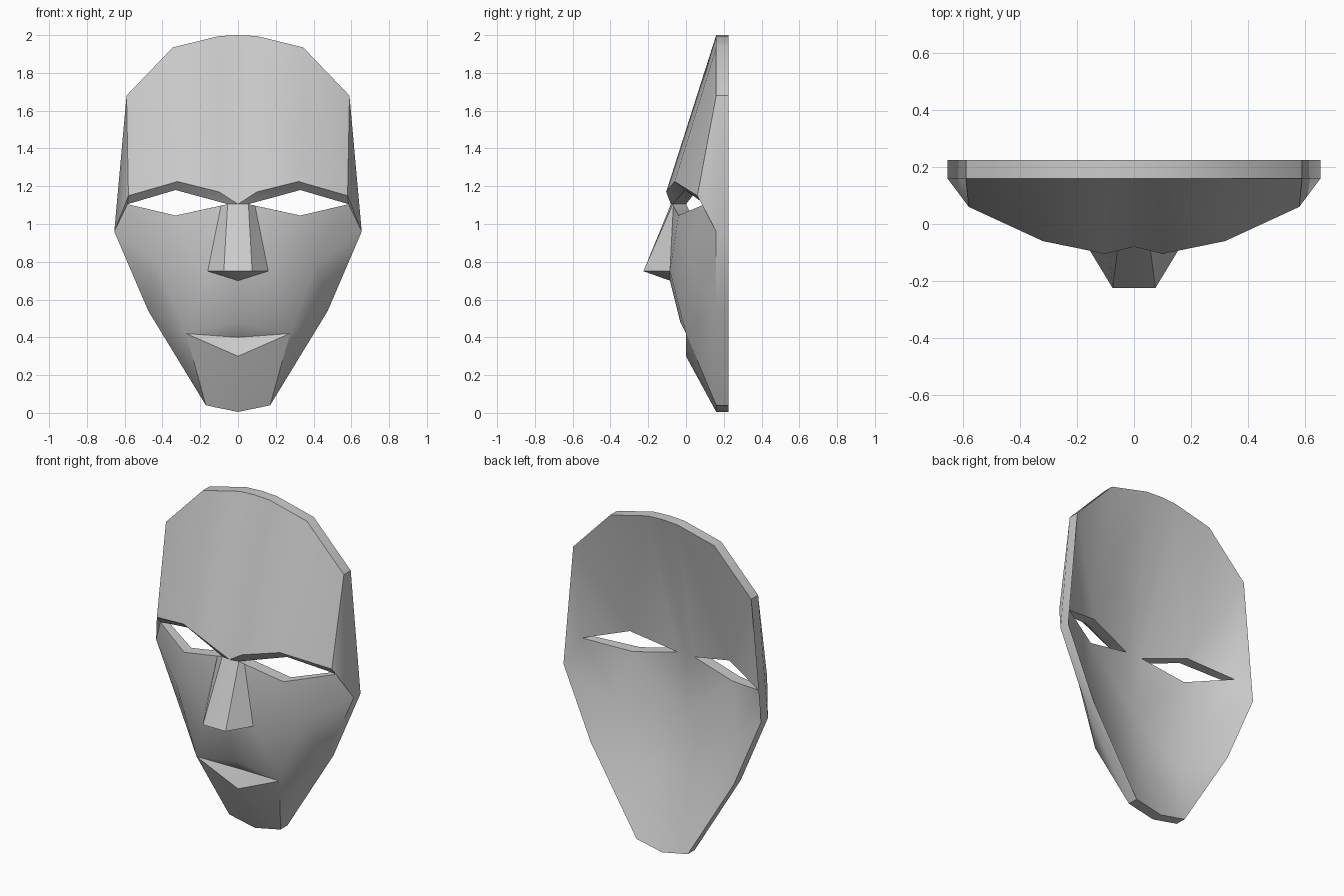
import bpy, bmesh, math

if "Cube" in bpy.data.objects:
    bpy.data.objects.remove(bpy.data.objects["Cube"])

# Outline of the right half, top to chin (x, z)
outline = [(0, 2), (.1, 1.995), (.345, 1.935), (.59, 1.68),
           (.655, .96), (.475, .54), (.17, .04), (0, .005)]
P = {}
for i, (x, z) in enumerate(outline):
    P[f"r{i}"] = (x, .16, z)
    P[f"k{i}"] = (x, .225, z)

# Brow ridge, eye opening, cheek
P.update(b0=(0, -.08, 1.105), b1=(.1, -.105, 1.17), b2=(.32, -.06, 1.225), b3=(.58, .06, 1.15),
         ei=(.055, -.07, 1.105), eu=(.33, -.005, 1.18), eo=(.585, .1, 1.105), el=(.33, -.04, 1.045),
         q=(.09, -.067, 1.097), c=(.42, .02, .8))
# Nose and lips
P.update(s=(.16, -.085, .75), t=(.075, -.225, .75), t0=(0, -.225, .75), n=(0, -.085, .7),
         m=(.275, 0, .42), u=(0, -.03, .48), v=(0, .04, .4), w=(0, 0, .3))
# Hollow back
P.update(hg=(0, 0, 1.13), hi=(.055, 0, 1.105), hu=(.33, .06, 1.18), ho=(.585, .15, 1.105),
         hl=(.33, .03, 1.045), hn=(0, 0, .75), hc=(.4, .09, .75), hm=(.25, .1, .42), hw=(0, .07, .42))

parts = {
    "forehead": "r0 r1 b1 b0, r1 r2 b2 b1, r2 r3 b3 b2, r3 r4 b3",
    "brow": "b0 b1 ei, b1 b2 eu ei, b2 b3 eo eu, b3 r4 eo",
    "cheek": "q el s, el c s, el eo c, eo r4 c, r4 r5 c, c r5 m, s c m, s m u, s u n",
    "nose": "b0 ei t t0, ei q s t, t s n, t0 t n",
    "lips": "u m v, v m w",
    "chin": "m r5 r6, m r6 w, w r6 r7",
    "back": "k0 k1 hg, k1 k2 hu, k1 hu hi, k1 hi hg, k2 k3 hu, k3 ho hu, k3 k4 ho, ho k4 hc,"
            "ho hc hl, hl hc hn, hi hl hn, hg hi hn, k4 k5 hc, hc k5 hm, hn hc hm,"
            "hn hm hw, hm k5 k6, hw hm k6, hw k6 k7",
    "eye_wall": "ei eu hu hi, eu eo ho hu, eo el hl ho, el q ei hi hl",
}
faces = [f.split() for text in parts.values() for f in text.split(",")]
# Rim wall
faces += [[f"r{i}", f"r{i+1}", f"k{i+1}", f"k{i}"] for i in range(len(outline) - 1)]

# Build both halves and weld them on the centre line
bm = bmesh.new()
for side in (1, -1):
    vs = {k: bm.verts.new((side * x, y, z)) for k, (x, y, z) in P.items()}
    for f in faces:
        bm.faces.new([vs[k] for k in (f if side > 0 else f[::-1])])
bmesh.ops.remove_doubles(bm, verts=bm.verts, dist=1e-4)
bmesh.ops.recalc_face_normals(bm, faces=bm.faces)
mesh = bpy.data.meshes.new("face_mask")
bm.to_mesh(mesh)
bm.free()
mask = bpy.data.objects.new("face_mask", mesh)
bpy.context.collection.objects.link(mask)
bpy.context.view_layer.objects.active = mask
mask.select_set(True)
bpy.ops.object.shade_smooth_by_angle(angle=math.radians(35))
